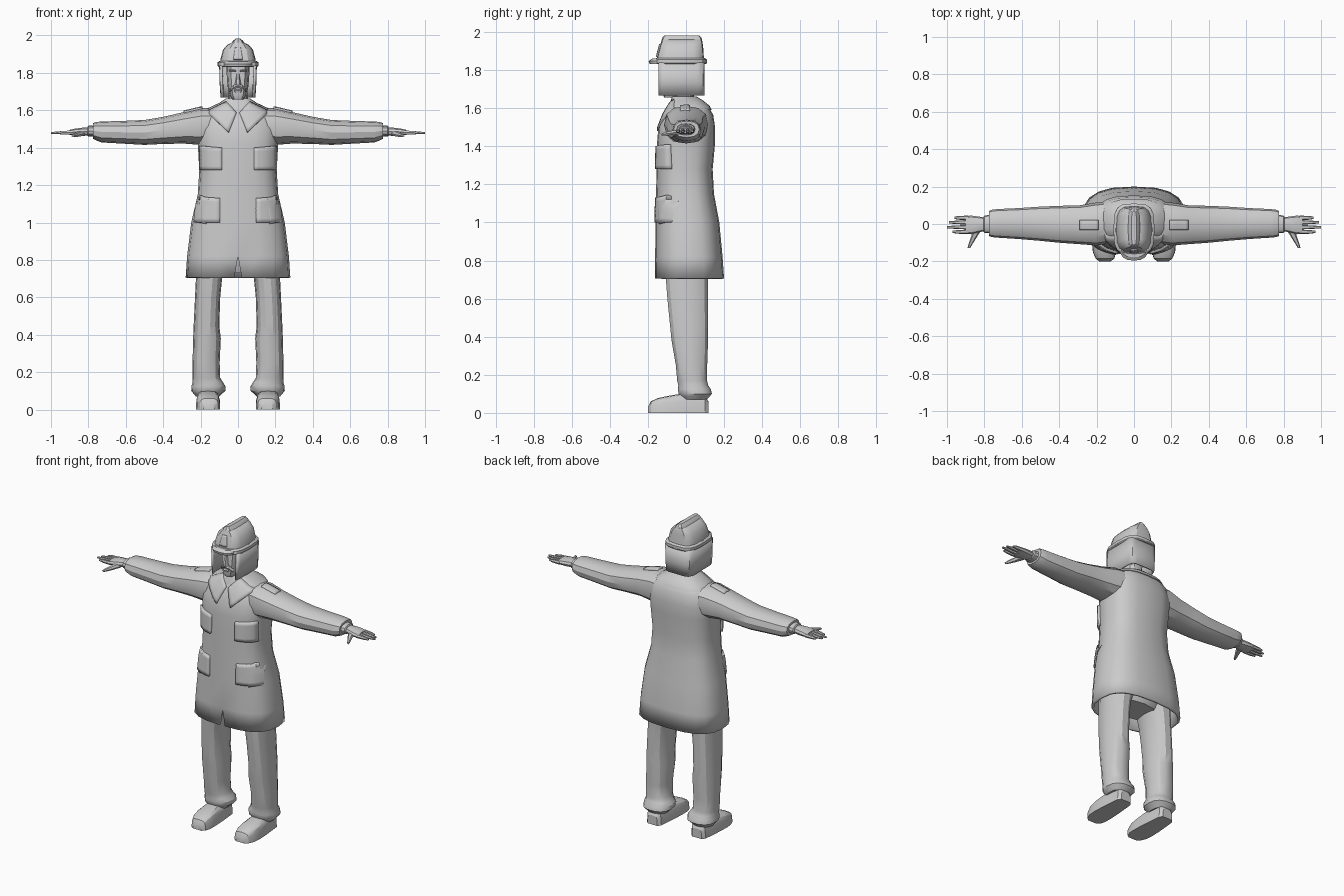
import bpy, bmesh, math
from mathutils import Vector
from mathutils.bvhtree import BVHTree


def finish(name, bm, mirror=False, solid=0, offset=0):
    bmesh.ops.recalc_face_normals(bm, faces=bm.faces)
    me = bpy.data.meshes.new(name)
    bm.to_mesh(me)
    bm.free()
    ob = bpy.data.objects.new(name, me)
    bpy.context.collection.objects.link(ob)
    bpy.context.view_layer.objects.active = ob
    for o in bpy.context.selected_objects:
        o.select_set(False)
    ob.select_set(True)
    bpy.ops.object.shade_smooth_by_angle(angle=math.radians(30))
    if solid:
        m = ob.modifiers.new("thickness", 'SOLIDIFY')
        m.thickness, m.offset = solid, offset
    if mirror:
        ob.modifiers.new("mirror", 'MIRROR')
    return ob


def loft(name, rings, n=12, p=2.4, axis='z', mirror=False, cap0=True, cap1=True, solid=0):
    """Rings are (position on axis, low, high, low, high) of the other two axes."""
    bm = bmesh.new()
    loops = []
    for t, a0, a1, b0, b1 in rings:
        loop = []
        for i in range(n):
            w = 2 * math.pi * i / n
            c, s = math.cos(w), math.sin(w)
            c = math.copysign(abs(c) ** (2 / p), c) if abs(c) > 1e-6 else 0
            s = math.copysign(abs(s) ** (2 / p), s) if abs(s) > 1e-6 else 0
            a = (a0 + a1) / 2 + (a1 - a0) / 2 * c
            b = (b0 + b1) / 2 + (b1 - b0) / 2 * s
            x, y, z = {'x': (t, a, b), 'y': (a, t, b), 'z': (a, b, t)}[axis]
            loop.append(bm.verts.new((x, y, max(z, 0))))
        loops.append(loop)
    for l0, l1 in zip(loops, loops[1:]):
        for i in range(n):
            j = (i + 1) % n
            bm.faces.new((l0[i], l0[j], l1[j], l1[i]))
    if cap0:
        bm.faces.new(loops[0])
    if cap1:
        bm.faces.new(loops[-1])
    return finish(name, bm, mirror, solid, -1)


def panel(name, target, corners, d, thick, mirror=True, n=6):
    """Four-cornered patch projected along d onto the target surface."""
    me = target.data
    tree = BVHTree.FromPolygons([v.co for v in me.vertices], [f.vertices for f in me.polygons])
    d = Vector(d)
    a, b, c, e = [Vector(q) for q in corners]
    bm = bmesh.new()
    grid = []
    for i in range(n + 1):
        row = []
        for j in range(n + 1):
            u, v = i / n, j / n
            q = a.lerp(b, u).lerp(e.lerp(c, u), v)
            hit = tree.ray_cast(q - d, d)[0] or tree.find_nearest(q)[0]
            row.append(bm.verts.new(hit))
        grid.append(row)
    for i in range(n):
        for j in range(n):
            bm.faces.new((grid[i][j], grid[i + 1][j], grid[i + 1][j + 1], grid[i][j + 1]))
    return finish(name, bm, mirror, thick * 2)


def front(*pts):
    return [(x, -0.3, z) for x, z in pts]


# Coat body, hollow below, with a slit at the front hem
coat = loft("coat", [(z, -w, w, f, b) for z, w, f, b in [
    (0.705, .28, -.165, .2), (0.82, .272, -.162, .192), (1.0, .25, -.16, .175),
    (1.15, .215, -.157, .147), (1.28, .207, -.155, .14), (1.42, .215, -.152, .153),
    (1.5, .22, -.145, .153), (1.565, .2, -.118, .143), (1.605, .16, -.095, .12),
    (1.635, .095, -.078, .085), (1.65, .065, -.07, .06)]],
    n=20, p=2.7, cap0=False, solid=0.015)
bm = bmesh.new()
vs = [bm.verts.new((x, y, z)) for y in (-.3, 0) for x, z in ((-.024, .68), (.024, .68), (0, .82))]
bm.faces.new(vs[:3])
bm.faces.new(vs[3:])
for i in range(3):
    j = (i + 1) % 3
    bm.faces.new((vs[i], vs[j], vs[j + 3], vs[i + 3]))
cutter = finish("slit_cutter", bm)
cutter.hide_render = True
cutter.hide_set(True)
m = coat.modifiers.new("slit", 'BOOLEAN')
m.object, m.operation = cutter, 'DIFFERENCE'

# Sleeves with a turned cuff
sleeve = loft("sleeve", [(.11, -.1, .12, 1.43, 1.61), (.2, -.115, .115, 1.415, 1.612),
    (.29, -.108, .1, 1.422, 1.59), (.4, -.1, .097, 1.42, 1.565), (.5, -.09, .093, 1.415, 1.548),
    (.62, -.08, .085, 1.422, 1.543), (.73, -.073, .08, 1.428, 1.54), (.76, -.07, .076, 1.44, 1.537),
    (.775, -.064, .07, 1.447, 1.532)], axis='x', mirror=True)
loft("shirt_cuff", [(.76, -.05, .05, 1.458, 1.52), (.8, -.047, .045, 1.46, 1.518),
    (.805, -.04, .038, 1.465, 1.512)], axis='x', mirror=True)

# Hands
loft("palm", [(.79, -.035, .033, 1.465, 1.51), (.83, -.045, .04, 1.462, 1.508),
    (.87, -.055, .045, 1.464, 1.503), (.9, -.052, .042, 1.467, 1.496)],
    n=10, axis='x', mirror=True)
for k, (y, tip) in enumerate([(-.042, .97), (-.017, 1.0), (.009, .99), (.033, .96)]):
    loft(f"finger_{k + 1}", [(.885, y - .012, y + .012, 1.468, 1.494),
        (.94, y - .01, y + .01, 1.47, 1.49), (tip, y - .006, y + .006, 1.474, 1.484)],
        n=6, axis='x', mirror=True)
loft("thumb", [(-.03, .815, .86, 1.462, 1.492), (-.07, .84, .872, 1.458, 1.484),
    (-.105, .862, .884, 1.456, 1.476), (-.128, .876, .89, 1.457, 1.469)],
    n=6, axis='y', mirror=True)

# Pockets, collar points, shoulder straps
panel("hip_pocket", coat, front((.095, 1.0), (.255, 1.0), (.243, 1.14), (.095, 1.13)), (0, 1, 0), .012)
panel("chest_pocket", coat, front((.085, 1.28), (.197, 1.28), (.197, 1.41), (.085, 1.4)), (0, 1, 0), .014)
panel("collar_point", coat, front((.008, 1.585), (.05, 1.48), (.165, 1.59), (.06, 1.642)), (0, 1, 0), .009)
panel("shoulder_strap", sleeve, [(.19, -.03, 1.8), (.29, -.03, 1.8), (.29, .02, 1.8), (.19, .02, 1.8)],
      (0, 0, -1), .009)
loft("collar", [(1.59, -.178, .178, -.1, .135), (1.612, -.16, .16, -.095, .125),
    (1.64, -.1, .1, -.08, .09), (1.662, -.066, .066, -.074, .055)], n=20, p=2.6)

# Trousers with gathered ends
loft("hips", [(.73, -.13, .13, -.09, .1), (.8, -.21, .21, -.12, .13), (1.0, -.19, .19, -.11, .11)])
loft("trouser_leg", [(.86, .03, .22, -.12, .13), (.7, .085, .225, -.108, .118),
    (.6, .095, .23, -.1, .118), (.45, .1, .237, -.085, .118), (.38, .092, .24, -.078, .118),
    (.25, .098, .243, -.055, .113), (.17, .095, .243, -.048, .112), (.145, .08, .243, -.042, .118),
    (.125, .067, .249, -.045, .132), (.1, .067, .25, -.04, .138), (.085, .085, .238, -.03, .125),
    (.07, .1, .225, -.02, .11)], n=14, mirror=True)

# Shoes: domed tops over flat soles
loft("shoe", [(-.2, .125, .185, -.03, .03), (-.185, .105, .205, -.06, .06),
    (-.15, .096, .22, -.077, .077), (-.1, .095, .225, -.088, .088), (-.03, .098, .222, -.1, .1),
    (.05, .105, .215, -.1, .1), (.1, .11, .21, -.09, .09), (.118, .125, .195, -.06, .06)],
    n=16, p=4, axis='y', mirror=True)

# Head and face
loft("neck", [(1.6, -.055, .055, -.06, .045), (1.72, -.05, .05, -.06, .04)])
loft("head", [(1.657, -.028, .028, -.115, -.03), (1.68, -.045, .045, -.125, .04),
    (1.73, -.056, .056, -.124, .065), (1.78, -.06, .06, -.12, .075), (1.85, -.062, .062, -.115, .075)], p=2.8)
loft("nose", [(1.735, -.018, .018, -.144, -.1), (1.75, -.014, .014, -.146, -.1),
    (1.8, -.007, .007, -.125, -.1)], n=6)
loft("moustache", [(-.001, -.138, -.1, 1.72, 1.742), (.025, -.134, -.1, 1.712, 1.735),
    (.042, -.118, -.09, 1.695, 1.712)], n=6, axis='x', mirror=True)
loft("lower_lip", [(1.695, -.018, .018, -.13, -.1), (1.705, -.022, .022, -.133, -.1),
    (1.711, -.02, .02, -.126, -.1)], n=8)
loft("brow", [(.01, -.129, -.1, 1.805, 1.817), (.045, -.119, -.09, 1.808, 1.818)],
    n=6, axis='x', mirror=True)

# Helmet: flat-backed shell, crest, brim and peak
shell = loft("helmet_shell", [(1.845, -.097, .097, -.155, .097), (1.88, -.092, .092, -.15, .093),
    (1.925, -.08, .08, -.138, .09), (1.95, -.056, .056, -.13, .086), (1.962, -.034, .034, -.127, .083)],
    n=16, p=3.4)
loft("helmet_crest", [(1.95, -.037, .037, -.13, .085), (1.97, -.028, .028, -.125, .082),
    (1.983, -.013, .013, -.113, .07)], n=12, p=4)
loft("helmet_brim", [(1.832, -.104, .104, -.165, .106), (1.838, -.11, .11, -.168, .11),
    (1.856, -.11, .11, -.165, .11), (1.863, -.1, .1, -.157, .1)], n=16, p=3.4)
loft("helmet_peak", [(1.833, -.078, .078, -.192, -.05), (1.848, -.08, .08, -.196, -.05),
    (1.86, -.075, .075, -.178, -.05)], n=16)
panel("helmet_plate", shell, front((-.025, 1.87), (.025, 1.87), (.014, 1.935), (-.014, 1.935)),
      (0, 1, 0), .006, mirror=False)

# Neck guard: curtain wrapped round the sides and back of the head
bm = bmesh.new()
half = [(.088, -.143), (.095, -.12), (.096, .06), (.085, .085), (.06, .093)]
path = half + [(-x, y) for x, y in reversed(half)]
rows = [[bm.verts.new((x * s, y, z)) for x, y in path] for z, s in ((1.668, .92), (1.74, .97), (1.84, 1))]
for r0, r1 in zip(rows, rows[1:]):
    for i in range(len(path) - 1):
        bm.faces.new((r0[i], r0[i + 1], r1[i + 1], r1[i]))
finish("neck_guard", bm, solid=.01)
